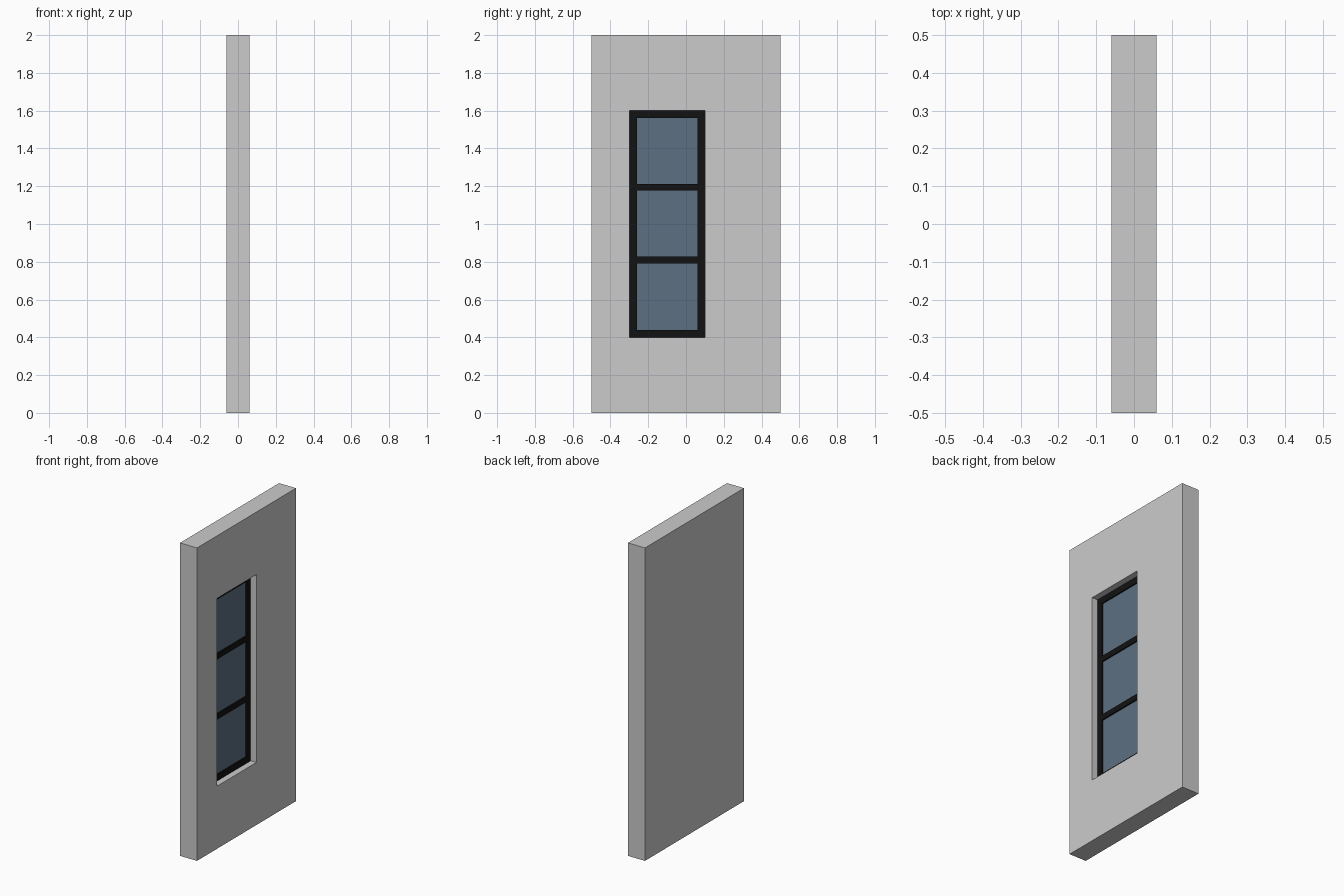
import bpy

if "Cube" in bpy.data.objects:
    bpy.data.objects.remove(bpy.data.objects["Cube"])


def mat(name, col):
    m = bpy.data.materials.new(name)
    m.diffuse_color = col
    m.use_nodes = True
    m.node_tree.nodes["Principled BSDF"].inputs["Base Color"].default_value = m.diffuse_color
    return m


def box(name, x, y, z, m=None):
    """Box from (min, max) ranges."""
    bpy.ops.mesh.primitive_cube_add(size=1, location=[sum(r) / 2 for r in (x, y, z)])
    o = bpy.context.object
    o.name = name
    o.scale = [r[1] - r[0] for r in (x, y, z)]
    bpy.ops.object.transform_apply(location=False, rotation=False, scale=True)
    if m:
        o.data.materials.append(m)
    return o


black = mat("frame_black", (0.006, 0.006, 0.006, 1))
blue = mat("glass_blue", (0.11, 0.16, 0.22, 1))

Y0, Y1, Z0, Z1 = -0.3, 0.1, 0.4, 1.6   # window opening
W = 0.04                                # frame width
FX = (0.0, 0.02)                        # frame depth range

# Wall slab with a blind recess on the right face
wall = box("wall", (-0.06, 0.06), (-0.5, 0.5), (0, 2))
cutter = box("recess_cutter", (0.0, 0.1), (Y0, Y1), (Z0, Z1))
cutter.hide_render = True
cutter.hide_set(True)
mod = wall.modifiers.new("recess", 'BOOLEAN')
mod.operation = 'DIFFERENCE'
mod.solver = 'EXACT'
mod.object = cutter

# Window frame: stiles and rails
for n, y in (("left", Y0), ("right", Y1 - W)):
    box("frame_stile_" + n, FX, (y, y + W), (Z0, Z1), black)
for n, z in (("bottom", Z0), ("top", Z1 - W)):
    box("frame_rail_" + n, FX, (Y0 + W, Y1 - W), (z, z + W), black)

# Glazing bars
for i, z in enumerate((0.81, 1.195)):
    box(f"glazing_bar_{i + 1}", FX, (Y0 + W, Y1 - W), (z - 0.018, z + 0.018), black)

# Glass pane
box("glass", (0.002, 0.012), (Y0 + W, Y1 - W), (Z0 + W, Z1 - W), blue)
